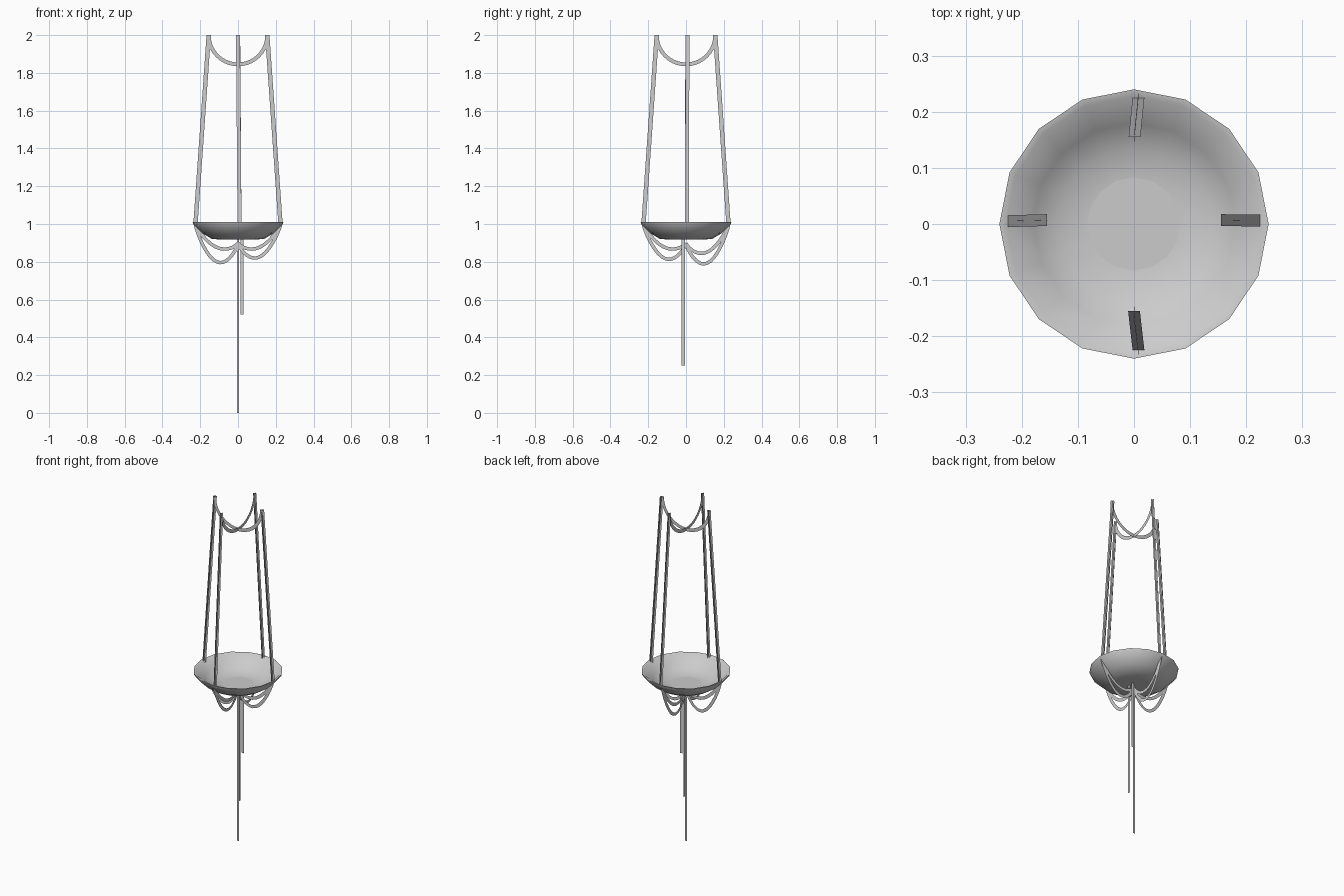
import bpy, math
from mathutils import Vector, Matrix

cube = bpy.data.objects.get("Cube")
if cube:
    bpy.data.objects.remove(cube, do_unlink=True)

grey = bpy.data.materials.new("light grey")
grey.use_nodes = True
grey.diffuse_color = (0.6, 0.6, 0.6, 1)
grey.node_tree.nodes["Principled BSDF"].inputs["Base Color"].default_value = (0.6, 0.6, 0.6, 1)


def make(name, verts, faces):
    mesh = bpy.data.meshes.new(name)
    mesh.from_pydata(verts, [], faces)
    mesh.materials.append(grey)
    obj = bpy.data.objects.new(name, mesh)
    bpy.context.collection.objects.link(obj)
    return obj


def ribbon(name, path, sides):
    """Flat strip along a path, widened both ways by the side vectors."""
    verts = [p + s * k for p, s in zip(path, sides) for k in (-1, 1)]
    faces = [(2 * i, 2 * i + 1, 2 * i + 3, 2 * i + 2) for i in range(len(path) - 1)]
    return make(name, verts, faces)


def swag(name, turn, start, end, sag, power, half=0.009, steps=20):
    """Hanging ribbon standing on edge in a vertical plane."""
    path = []
    for i in range(steps + 1):
        a = math.pi * i / steps
        t = (1 - math.cos(a)) / 2
        p = Vector(start).lerp(Vector(end), t)
        p.z -= sag * math.sin(math.pi * t) ** power if power < 1 else sag * math.sin(a)
        path.append(p)
    sides = []
    for i in range(steps + 1):
        d = (path[min(i + 1, steps)] - path[max(i - 1, 0)]).normalized()
        sides.append(Vector((-d.z, 0, d.x)) * half)
    # level the raised ends
    if power >= 1:
        sides[0] = Vector((half, 0, 0))
        sides[-1] = Vector((-half, 0, 0))
    return ribbon(name, [turn @ p for p in path], [turn @ s for s in sides])


# Bowl: lathed thin shell with a lip
profile = [(0.083, 0.932), (0.135, 0.938), (0.18, 0.965), (0.228, 1.008),
           (0.24, 1.01), (0.238, 1.0), (0.185, 0.948), (0.14, 0.922), (0.09, 0.917)]
N = 16
verts = [(r * math.cos(2 * math.pi * j / N), r * math.sin(2 * math.pi * j / N), z)
         for r, z in profile for j in range(N)]
faces = [(i * N + j, (i + 1) * N + j, (i + 1) * N + (j + 1) % N, i * N + (j + 1) % N)
         for i in range(len(profile) - 1) for j in range(N)]
faces = [f[::-1] for f in faces]
faces += [tuple(range(N)), tuple(range((len(profile) - 1) * N, len(profile) * N))[::-1]]
bowl = make("bowl", verts, faces)
bowl.data.update()
bpy.ops.object.select_all(action='DESELECT')
bowl.select_set(True)
bpy.context.view_layer.objects.active = bowl
bpy.ops.object.shade_smooth_by_angle(angle=math.radians(50))

# Four hanging straps of crossed strips, with two loops under the rim at each
sides4 = [("left", 0, 0.006, 0.007, 0.12), ("back", 1, -0.008, -0.001, 0.152),
          ("right", 2, -0.005, -0.007, 0.145), ("front", 3, 0.008, 0.0, 0.127)]
for label, quarter, low, high, sag in sides4:
    turn = Matrix.Rotation(quarter * math.pi / 2, 3, 'Z')
    path = [turn @ Vector((0.225, low, 1.0)), turn @ Vector((0.155, high, 2.0))]
    for kind, axis in (("flat", (0, 0.0105, 0)), ("edge", (0.0115, 0, 0))):
        ribbon(f"{label}_strap_{kind}", path, [turn @ Vector(axis)] * 2)
    swag(f"{label}_outer_loop", turn, (0.226, 0, 1.0), (0.0, 0, 0.9), sag + 0.005, 0.75)
    inner = 0.095 if label == "back" else 0.07
    swag(f"{label}_inner_loop", turn, (0.22, 0, 0.99), (0.0, 0, 0.9), inner, 0.75)

# Two crossing swags between the strap tops
for label, quarter in (("across", 0), ("lengthwise", 1)):
    turn = Matrix.Rotation(quarter * math.pi / 2, 3, 'Z')
    swag(f"top_swag_{label}", turn, (-0.155, 0, 2.0), (0.155, 0, 2.0), 0.155, 1, 0.01)

# Dangling strips below the bowl
for label, x, y, bottom, axis in (("long", 0, 0, 0.0, (0.006, 0, 0)),
                                  ("middle", 0.022, -0.015, 0.25, (0, 0.009, 0)),
                                  ("short", 0.021, 0.015, 0.52, (0.008, 0, 0))):
    ribbon(f"{label}_dangle", [Vector((x, y, bottom)), Vector((x, y, 0.92))], [Vector(axis)] * 2)
